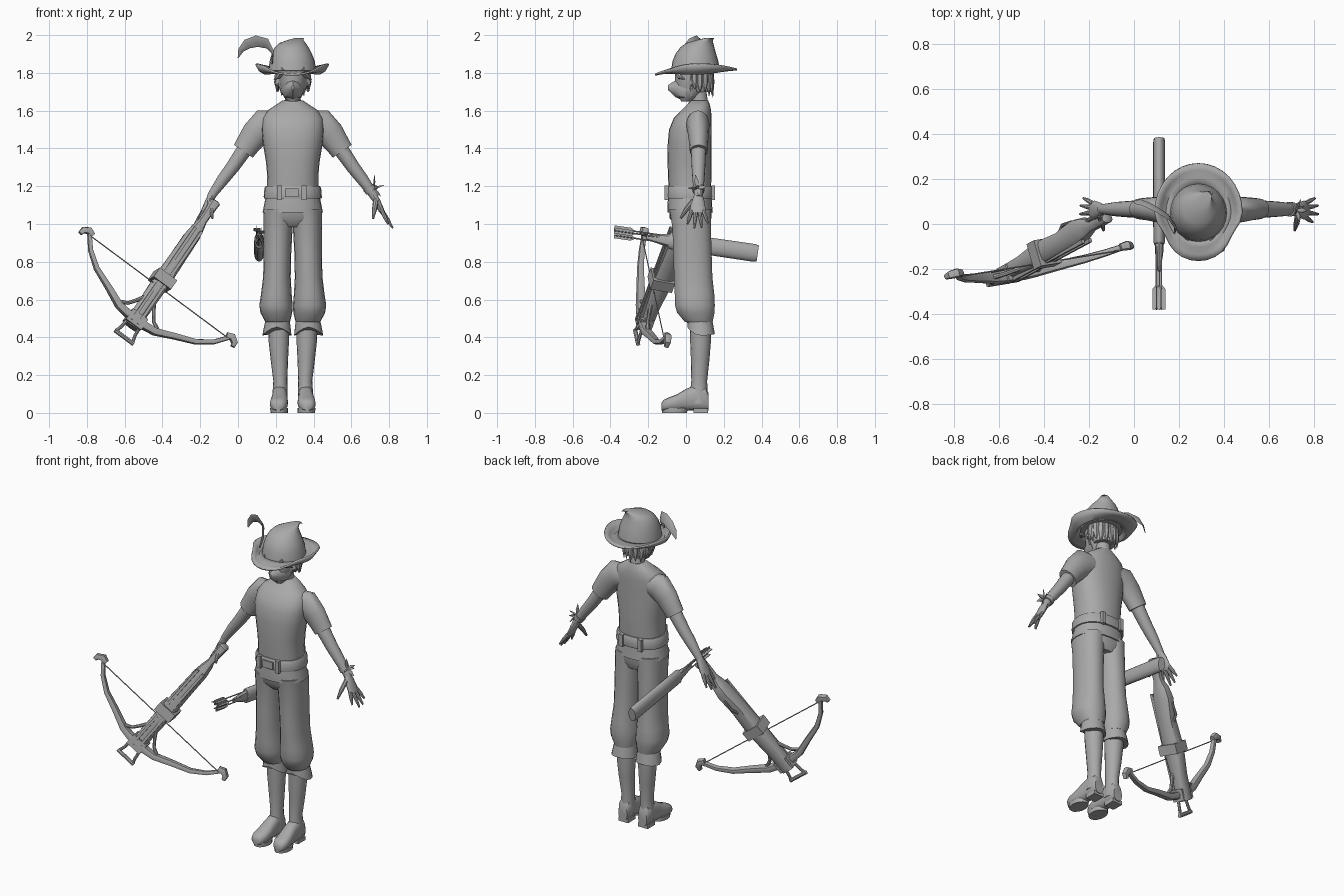
import bpy, bmesh, math
from mathutils import Vector, Matrix

CX = 0.29  # the figure's own centre line
grey = bpy.data.materials.new("plain_grey")
grey.diffuse_color = (0.4, 0.4, 0.4, 1)


def finish(name, bm):
    bmesh.ops.recalc_face_normals(bm, faces=bm.faces)
    me = bpy.data.meshes.new(name)
    bm.to_mesh(me)
    bm.free()
    me.materials.append(grey)
    ob = bpy.data.objects.new(name, me)
    bpy.context.collection.objects.link(ob)
    return ob


def tube(name, pts, radii, side=(0, 1, 0), n=16, axis=None, power=2.0):
    """Loft of (super)elliptic rings; radii are (along side, across side)."""
    bm, rings = bmesh.new(), []
    pts = [Vector(p) for p in pts]
    for i, p in enumerate(pts):
        t = Vector(axis) if axis else pts[min(i + 1, len(pts) - 1)] - pts[max(i - 1, 0)]
        t.normalize()
        a = Vector(side) - t * t.dot(Vector(side))
        a.normalize()
        b = t.cross(a)
        r = radii[i] if isinstance(radii[i], tuple) else (radii[i],) * 2
        ring = []
        for k in range(n):
            th = 2 * math.pi * (k + (0.5 if n == 4 else 0)) / n
            c, s = math.cos(th), math.sin(th)
            c, s = [math.copysign(abs(q) ** (2 / power), q) for q in (c, s)]
            ring.append(bm.verts.new(p + a * r[0] * c + b * r[1] * s))
        rings.append(ring)
    for r0, r1 in zip(rings, rings[1:]):
        for k in range(n):
            bm.faces.new((r0[k], r0[(k + 1) % n], r1[(k + 1) % n], r1[k]))
    bm.faces.new(rings[0])
    bm.faces.new(rings[-1])
    return finish(name, bm)


def upright(name, rows, n=20, power=2.0, x=CX):
    """Stack of level rings given as (z, x offset, y, half width, half depth)."""
    return tube(name, [(x + r[1], r[2], r[0]) for r in rows], [(r[3], r[4]) for r in rows],
                (1, 0, 0), n, (0, 0, 1), power)


def box(name, centre, size, frame=Matrix()):
    bm = bmesh.new()
    bmesh.ops.create_cube(bm, size=1, matrix=frame @ Matrix.Translation(centre) @ Matrix.Diagonal((*size, 1)))
    return finish(name, bm)


# --- torso, belt and shirt hem
upright("shirt", [(1.18, 0, .02, .137, .112), (1.25, 0, .02, .135, .115), (1.33, 0, .019, .142, .117),
                  (1.42, 0, .019, .157, .116), (1.5, 0, .022, .165, .112), (1.56, 0, .035, .16, .1),
                  (1.6, 0, .053, .135, .08), (1.63, 0, .065, .09, .062), (1.655, 0, .072, .052, .045)], 24, 2.3)
upright("shirt_hem", [(1.06, 0, .022, .16, .12), (1.1, 0, .02, .152, .118), (1.15, 0, .02, .142, .115)], 24, 2.3)
upright("belt", [(1.135, 0, .021, .153, .125), (1.145, 0, .021, .154, .127), (1.19, 0, .021, .15, .126),
                 (1.2, 0, .021, .144, .12)], 24, 2.3)
for x in (-.07, .06):
    for y in (-.103, .144):
        box("belt_loop", (CX + x, y, 1.165), (.026, .02, .075))
box("belt_buckle", (CX - .005, -.108, 1.165), (.07, .012, .045))

# --- limbs, mirrored about the figure's centre
for s in (1, -1):
    def P(d, y, z):
        return (CX + s * d, y, z)
    tube("sleeve", [P(.09, .06, 1.53), P(.15, .063, 1.525), P(.2, .065, 1.475), P(.235, .067, 1.425), P(.262, .067, 1.385)],
         [(.06, .07), (.062, .085), (.055, .074), (.05, .065), (.047, .06)])
    tube("arm", [P(.22, .066, 1.44), P(.265, .066, 1.38), P(.32, .066, 1.3), P(.37, .066, 1.235), P(.42, .066, 1.165), P(.435, .066, 1.14)],
         [.042, .04, .036, .032, .024, .022])
    tube("palm", [P(.425, .066, 1.155), P(.445, .064, 1.12), P(.465, .062, 1.08), P(.48, .062, 1.055)],
         [(.022, .02), (.034, .019), (.042, .016), (.038, .012)], n=12)
    for y0, y1, d, z in ((.03, .008, .505, 1.0), (.052, .044, .53, .978), (.072, .082, .528, .982), (.092, .115, .515, 1.005)):
        tube("finger", [P(.472, y0, 1.07), P((.472 + d) / 2, (y0 + y1) / 2, (1.07 + z) / 2), P(d, y1, z)],
             [.011, .0105, .005], n=8)
    tube("thumb", [P(.44, .04, 1.125), P(.432, .0, 1.075), P(.425, -.028, 1.03)], [.015, .013, .006], n=8)
    upright("trouser_leg", [(1.08, s * .074, .022, .08, .112), (.98, s * .078, .03, .077, .103), (.85, s * .081, .034, .073, .103),
                            (.72, s * .084, .038, .073, .103), (.63, s * .087, .045, .081, .106), (.57, s * .089, .047, .088, .107),
                            (.53, s * .087, .052, .084, .1), (.48, s * .08, .068, .065, .074)], 18, 2.2)
    # Turned-up cuff with a notched lower edge
    cuff = upright("trouser_cuff", [(.42, s * .084, .08, .077, .073), (.46, s * .082, .076, .07, .069),
                                    (.5, s * .08, .072, .062, .066)], 16)
    for v in cuff.data.vertices:
        if v.co.z < .43:
            v.co.z += .035 * max(0, (.08 - v.co.y) / .073) ** 2 - .01 * abs(v.co.x - CX - s * .084) / .077
    upright("boot_shaft", [(.46, s * .076, .077, .055, .057), (.38, s * .074, .077, .054, .055), (.28, s * .071, .075, .046, .049),
                           (.17, s * .066, .07, .037, .042), (.11, s * .067, .068, .04, .046), (.05, s * .069, .066, .042, .05)], 16)
    foot = [(.12, .09, .03), (.105, .125, .038), (.05, .135, .04), (0, .115, .042), (-.05, .085, .047),
            (-.09, .07, .047), (-.118, .057, .036), (-.13, .04, .018)]
    tube("boot_foot", [P(.069 + max(0, -y) * .06, y, .012 + h / 2) for y, h, w in foot],
         [(w, h / 2) for y, h, w in foot], (1, 0, 0), 16, (0, 1, 0), 2.5)
    box("boot_heel", P(.069, .078, .012), (.068, .075, .024))
    upright("boot_sole", [(0, s * .072, -.06, .046, .066), (.026, s * .072, -.06, .048, .068)], 16)
upright("trouser_seat", [(1.09, 0, .022, .15, .112), (1.03, 0, .024, .153, .11), (.985, 0, .035, .12, .08)], 24, 2.3)

# --- wrist ribbon with a leafy knot
tube("wristband", [(.69, .066, 1.195), (.706, .066, 1.172)], [.033, .031])
for dx, dy, dz in ((.0, -.01, .07), (.05, 0, .015), (.015, -.05, .0), (.02, .05, .01), (.035, .02, -.045)):
    a = Vector((.722, .06, 1.19))
    d = Vector((dx, dy, dz))
    tube("ribbon_leaf", [a, a + d * .5, a + d], [(.005, .003), (.012, .004), (.001, .001)], (.3, 1, .4), 6)

# --- head, mask and hair
upright("neck", [(1.6, 0, .078, .05, .045), (1.66, 0, .072, .042, .042), (1.72, 0, .06, .042, .045)])
upright("head", [(1.648, 0, .0, .022, .025), (1.67, 0, .015, .045, .052), (1.71, 0, .027, .064, .08), (1.76, 0, .034, .073, .092),
                 (1.82, 0, .04, .08, .1), (1.86, 0, .045, .08, .1)])
tube("face_mask", [(CX, -.094, 1.722), (CX, -.055, 1.716), (CX, -.015, 1.712), (CX, .035, 1.712)],
     [(.006, .014), (.038, .045), (.06, .058), (.069, .05)], (1, 0, 0), 8, (0, 1, 0))
upright("hair", [(1.7, 0, .085, .065, .05), (1.74, 0, .075, .081, .066), (1.8, 0, .07, .088, .077), (1.84, 0, .065, .09, .08)])
for i in range(13):
    th = math.radians(-42 + i * 22)
    c, s = math.cos(th), math.sin(th)
    z = 1.70 - .03 * max(0, s) + .012 * (i % 2)
    tube("hair_tuft", [(CX + .082 * c, .07 + .066 * s, 1.82), (CX + .088 * c, .07 + .07 * s, 1.75), (CX + .084 * c, .072 + .07 * s, z)],
         [(.02, .012), (.021, .012), (.002, .002)], (-s, c, 0), 6)
for s in (1, -1):
    tube("ear", [(CX + s * .07, .035, 1.75), (CX + s * .088, .042, 1.755)], [(.018, .026), (.012, .02)], n=8)
    tube("fringe", [(CX + s * .045, -.06, 1.82), (CX + s * .075, -.035, 1.78), (CX + s * .1, -.005, 1.765)],
         [(.016, .02), (.012, .014), (.002, .002)], n=6)

# --- hat: crown with a bent tip, curled brim with a pointed front
tube("hat_crown", [(.287, .05, 1.805), (.287, .05, 1.86), (.285, .052, 1.9), (.284, .06, 1.935), (.288, .072, 1.958),
                   (.305, .1, 1.974), (.325, .125, 1.985), (.345, .142, 1.98)],
     [(.127, .13), (.12, .122), (.107, .108), (.09, .09), (.07, .072), (.042, .043), (.022, .022), (.005, .006)], (1, 0, 0), 24, (0, 0, 1))
bm = bmesh.new()
rings = []
for f in (0, .35, .7, 1):
    ring = []
    for k in range(32):
        th = 2 * math.pi * k / 32
        c, s = math.cos(th), math.sin(th)
        front, back = max(0, -s), max(0, s)
        rx = .122 + f * .066
        ry = .122 + f * (.098 if s > 0 else .093)
        pinch = 1 - .12 * f * math.sin(front * math.pi) ** 2
        z = 1.815 - .03 * math.sin(f * math.pi) * c * c + f * (.035 * c * c - .02 * front ** 2 + .008 * back)
        ring.append(bm.verts.new((.287 + rx * c * pinch, .05 + ry * s * pinch, z)))
    rings.append(ring)
for a, b in zip(rings, rings[1:]):
    for k in range(32):
        bm.faces.new((a[k], a[(k + 1) % 32], b[(k + 1) % 32], b[k]))
brim = finish("hat_brim", bm)
brim.modifiers.new("thickness", "SOLIDIFY").thickness = .01

# Feather sweeping over the side of the hat
path = [(.18, -.04, 1.85), (.185, -.015, 1.91), (.155, .03, 1.955), (.1, .065, 1.968), (.05, .09, 1.953), (.015, .1, 1.92), (.0, .1, 1.878)]
tube("feather", path, [(.006, .004), (.018, .004), (.03, .004), (.032, .004), (.028, .004), (.018, .003), (.002, .002)], (.05, -.45, 1), 8)

# --- quiver with arrows, hung at the hip
def Q(y, dx=0, dz=0):
    return (.112 + dx, y, .845 - (y - .375) * .146 + dz)
tube("quiver", [Q(.38), Q(.36), Q(.1), Q(-.08), Q(-.09)], [(.024, .043), (.027, .047), (.027, .046), (.026, .045), (.022, .04)], (1, 0, 0), 16)
tube("arrow_bundle", [Q(-.05), Q(-.13), Q(-.21)], [(.022, .04), (.018, .028), (.006, .012)], (1, 0, 0), 8)
for dx, dz in ((-.012, .022), (.01, .01), (0, -.015)):
    tube("arrow_shaft", [Q(-.05, dx, dz), Q(-.375, dx, dz)], [.004, .004], n=6)
    for size in ((.026, .002), (.002, .022)):
        tube("fletching", [Q(-.27, dx, dz), Q(-.29, dx, dz), Q(-.38, dx, dz)], [(.003, .003), size, size], (1, 0, 0), 4)

# --- crossbow in its own frame: across the limbs, along the stock, out of the deck
U = Vector((-.54, -.29, -.79)).normalized()
V = Vector((.78, .12, -.615))
V = (V - U * V.dot(U)).normalized()
W = U.cross(V)
F = Matrix((V, U, W)).transposed().to_4x4()
F.translation = Vector((-.535, -.225, .5))


def bow_tube(name, pts, radii, side=V, n=8, power=2.0):
    return tube(name, [F @ Vector(p) for p in pts], radii, side, n, None, power)


bow_tube("stock", [(0, .05, -.02), (0, -.1, -.02), (0, -.26, -.025), (0, -.42, -.025), (0, -.55, -.035), (0, -.61, -.035),
                   (0, -.66, -.03), (0, -.72, -.03), (0, -.78, -.04), (0, -.79, -.04)],
         [(.042, .035), (.043, .04), (.046, .055), (.042, .048), (.04, .055), (.032, .045), (.022, .026), (.024, .027), (.028, .036), (.02, .028)],
         n=12, power=3.5)
for s in (1, -1):
    box("bolt_rail", (s * .02, -.28, .022), (.016, .62, .018), F)
    bow_tube("bow_brace", [(s * .025, -.13, .0), (s * .06, -.075, 0), (s * .085, -.04, 0), (s * .14, -.01, 0)], [.012, .01, .01, .012])
    limb = [(0, .01), (.06, .008), (.12, 0), (.22, -.045), (.33, -.09), (.41, -.15), (.465, -.22)]
    bow_tube("bow_limb", [(s * v, u, 0) for v, u in limb],
             [(.03, .024), (.03, .023), (.027, .021), (.023, .018), (.019, .015), (.016, .013), (.014, .012)], W, 8, 3)
    bow_tube("limb_tip", [(s * .445, -.222, 0), (s * .475, -.232, 0), (s * .503, -.215, 0), (s * .507, -.19, 0)], [.016, .021, .018, .012], W, 8, 3)
    bow_tube("stirrup_side", [(s * .036, .02, 0), (s * .045, .09, 0), (s * .055, .125, 0)], [.009] * 3)
bow_tube("bow_string", [(-.46, -.21, .012), (.46, -.21, .012)], [.0032] * 2, W, 6)
bow_tube("stirrup_bar", [(-.062, .125, 0), (.062, .125, 0)], [.012] * 2, W)
box("stock_band", (0, -.26, -.02), (.115, .06, .12), F)
box("bow_mount", (0, .01, -.01), (.1, .07, .075), F)
bow_tube("trigger", [(0, -.4, -.06), (0, -.45, -.095), (0, -.52, -.09)], [.01, .008, .005])

# --- shading
for ob in bpy.context.collection.objects:
    ob.select_set(True)
bpy.context.view_layer.objects.active = brim
bpy.ops.object.shade_smooth_by_angle(angle=math.radians(40))
